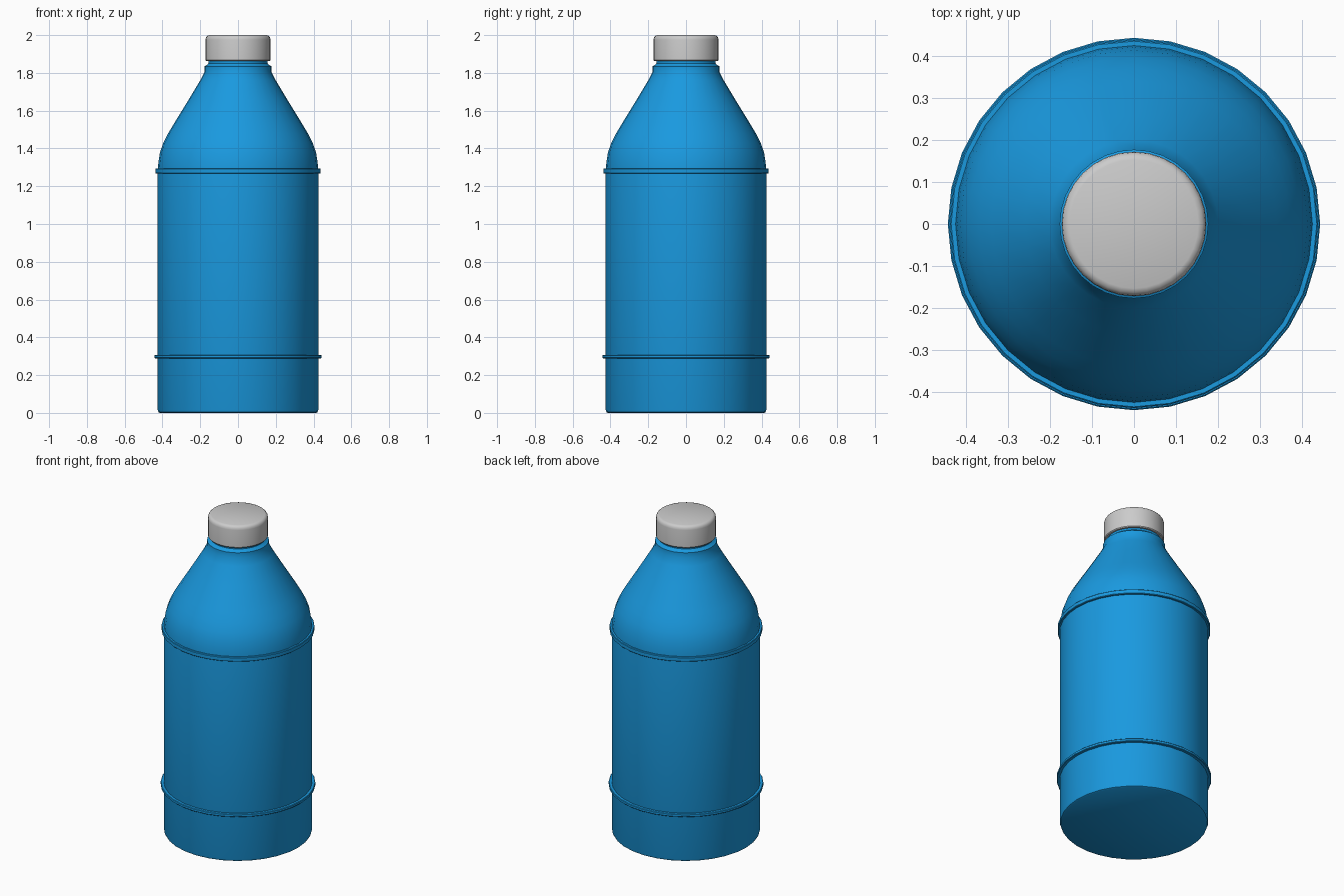
import bpy, bmesh, math

if "Cube" in bpy.data.objects:
    bpy.data.objects.remove(bpy.data.objects["Cube"])

SIDES = 32

blue = bpy.data.materials.new("blue_plastic")
blue.diffuse_color = (0.01, 0.32, 0.74, 1)
blue.use_nodes = True
blue.node_tree.nodes["Principled BSDF"].inputs["Base Color"].default_value = blue.diffuse_color


def lathe(name, profile, material=None, closed=False):
    """Spin an (r, z) profile around z; closed profiles make rings, open ones get end caps."""
    bm = bmesh.new()
    loops = []
    for r, z in profile:
        loops.append([bm.verts.new((r * math.cos(math.tau * i / SIDES),
                                    r * math.sin(math.tau * i / SIDES), z))
                      for i in range(SIDES)])
    pairs = list(zip(loops, loops[1:]))
    if closed:
        pairs.append((loops[-1], loops[0]))
    for a, b in pairs:
        for i in range(SIDES):
            j = (i + 1) % SIDES
            bm.faces.new((a[i], a[j], b[j], b[i]))
    if not closed:
        bm.faces.new(loops[0][::-1])
        bm.faces.new(loops[-1])
    bmesh.ops.recalc_face_normals(bm, faces=bm.faces)
    mesh = bpy.data.meshes.new(name)
    bm.to_mesh(mesh)
    bm.free()
    obj = bpy.data.objects.new(name, mesh)
    bpy.context.collection.objects.link(obj)
    if material:
        mesh.materials.append(material)
    bpy.ops.object.select_all(action='DESELECT')
    obj.select_set(True)
    bpy.context.view_layer.objects.active = obj
    bpy.ops.object.shade_smooth_by_angle(angle=math.radians(32))
    return obj


# Bottle body: base, straight wall, shoulder, neck collar and neck
lathe("bottle_body", [
    (0.414, 0.0), (0.421, 0.004), (0.425, 0.015), (0.425, 1.29),
    (0.421, 1.33), (0.413, 1.38), (0.395, 1.43), (0.37, 1.48), (0.34, 1.53),
    (0.26, 1.66), (0.20, 1.76), (0.177, 1.805),
    (0.177, 1.835), (0.163, 1.842), (0.157, 1.85), (0.157, 1.88)], blue)

# Raised bands around the body
for name, r, z0, z1 in (("lower_band", 0.443, 0.289, 0.307),
                        ("upper_band", 0.438, 1.268, 1.295)):
    b = 0.003
    lathe(name, [(0.415, z0), (r - b, z0), (r, z0 + b),
                 (r, z1 - b), (r - b, z1), (0.415, z1)], blue, closed=True)

# Screw cap with rounded top edge
lathe("cap", [(0.168, 1.862), (0.172, 1.867), (0.172, 1.975), (0.170, 1.987),
              (0.163, 1.996), (0.153, 2.0)])
